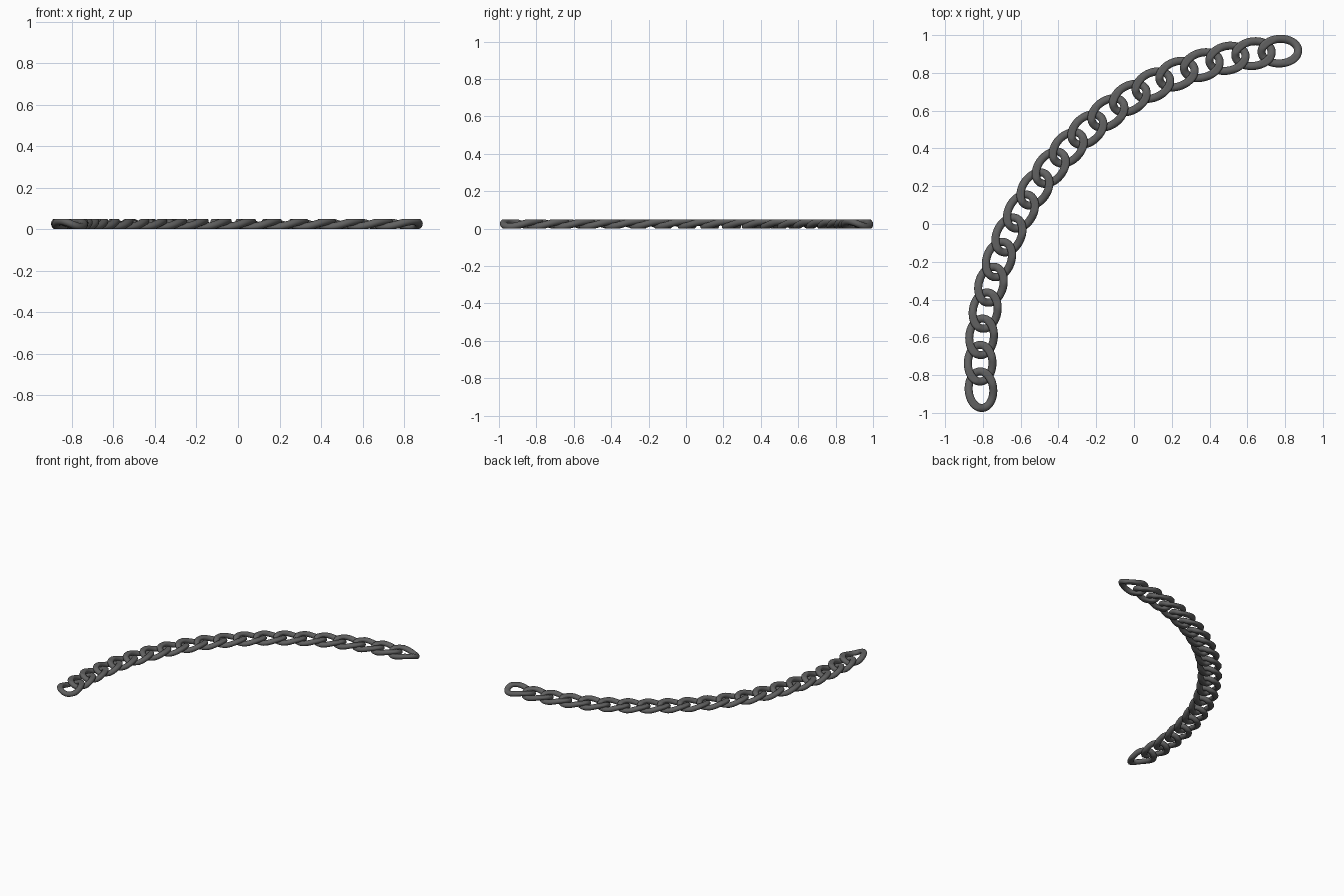
import bpy, bmesh
from math import sin, cos, pi, hypot, radians

if "Cube" in bpy.data.objects:
    bpy.data.objects.remove(bpy.data.objects["Cube"])

LINKS = 20
R = 1.673                       # radius of the arc the chain lies on
CX, CY = 0.8585, -0.7558        # centre of that arc
START, END = radians(184.16), radians(92.96)
A, B = 0.097, 0.065             # link centreline half length / half width
TUBE_W, TUBE_H = 0.0212, 0.0195 # wire half width / half height
TWIST = 0.0145                  # rise and fall of the twisted link
HALF = 0.025                    # links are ground flat at this height
SEG, SIDES = 56, 16


def link_mesh():
    """Twisted oval link, long axis on x, ground flat above and below."""
    bm = bmesh.new()
    rings = []
    for i in range(SEG):
        u = 2 * pi * i / SEG
        x, y, z = A * cos(u), B * sin(u), -TWIST * sin(2 * u)
        nx, ny = cos(u) / A, sin(u) / B
        n = hypot(nx, ny)
        nx, ny = nx / n, ny / n
        ring = []
        for j in range(SIDES):
            v = 2 * pi * j / SIDES
            w = TUBE_W * cos(v)
            h = max(-HALF, min(HALF, z + TUBE_H * sin(v)))
            ring.append(bm.verts.new((x + nx * w, y + ny * w, h)))
        rings.append(ring)
    for i in range(SEG):
        a, b = rings[i], rings[(i + 1) % SEG]
        for j in range(SIDES):
            k = (j + 1) % SIDES
            bm.faces.new((a[j], b[j], b[k], a[k]))
    bmesh.ops.recalc_face_normals(bm, faces=bm.faces)
    for f in bm.faces:
        f.smooth = True
    me = bpy.data.meshes.new("chain_link")
    bm.to_mesh(me)
    bm.free()
    return me


# dark grey metal
mat = bpy.data.materials.new("dark_metal")
mat.diffuse_color = (0.12, 0.12, 0.12, 1)
mat.use_nodes = True
mat.node_tree.nodes["Principled BSDF"].inputs["Base Color"].default_value = mat.diffuse_color
mesh = link_mesh()
mesh.materials.append(mat)

# links spread evenly along the arc, each turned to the tangent
for i in range(LINKS):
    t = START + (END - START) * i / (LINKS - 1)
    ob = bpy.data.objects.new(f"chain_link_{i + 1:02d}", mesh)
    ob.location = (CX + R * cos(t), CY + R * sin(t), HALF)
    ob.rotation_euler = (0, 0, t - pi / 2)
    bpy.context.collection.objects.link(ob)
